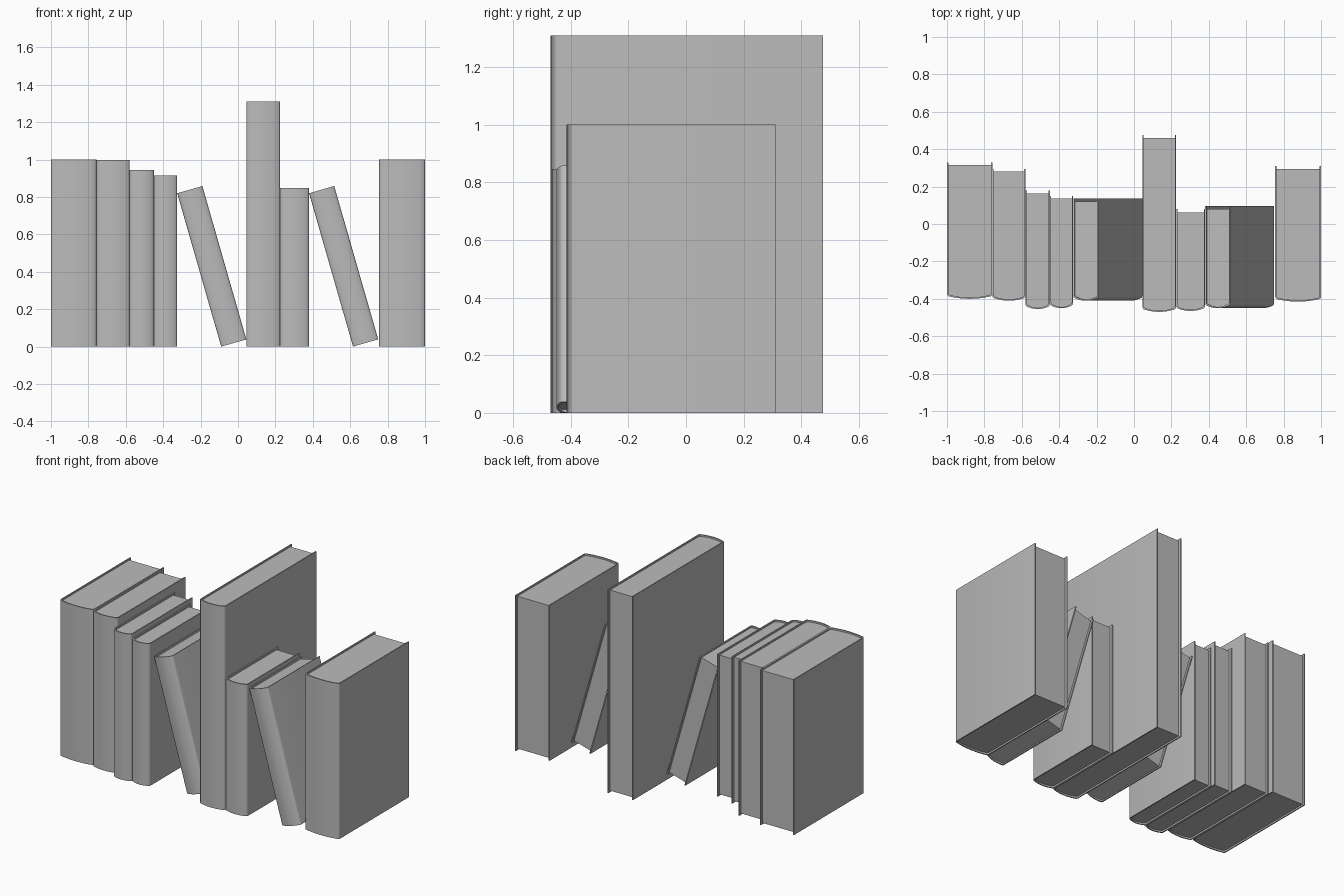
import bpy
import bmesh
from math import radians

cube = bpy.data.objects.get("Cube")
if cube:
    bpy.data.objects.remove(cube, do_unlink=True)

grey = bpy.data.materials.new("plain_grey")
grey.use_nodes = True
grey.diffuse_color = (0.5, 0.5, 0.5, 1)
grey.node_tree.nodes["Principled BSDF"].inputs["Base Color"].default_value = (0.5, 0.5, 0.5, 1)

BOARD = 0.007    # cover thickness
RECESS = 0.01    # pages sit this far inside the cover
BULGE = 0.014    # roundness of the spine
STEPS = 10


def u_profile(width, front, back, inset):
    """Outline from the back left, round the curved spine, to the back right."""
    half = width / 2 - inset
    front += inset
    pts = [(-half, back), (-half, front + BULGE + 0.012), (-half + 0.002, front + BULGE + 0.005)]
    for i in range(STEPS + 1):
        u = -1 + 2 * i / STEPS
        pts.append((u * (half - 0.007), front + BULGE * u * u))
    pts += [(-x, y) for x, y in reversed(pts[:3])]
    return [(x + width / 2, y) for x, y in pts]


def finish(bm, name, x, tilt):
    bmesh.ops.recalc_face_normals(bm, faces=bm.faces)
    mesh = bpy.data.meshes.new(name)
    bm.to_mesh(mesh)
    bm.free()
    mesh.materials.append(grey)
    obj = bpy.data.objects.new(name, mesh)
    bpy.context.collection.objects.link(obj)
    obj.location.x = x
    obj.rotation_euler.y = -radians(tilt)
    bpy.ops.object.select_all(action="DESELECT")
    obj.select_set(True)
    bpy.context.view_layer.objects.active = obj
    bpy.ops.object.shade_smooth_by_angle(angle=radians(50))


def prism(outline, low, high):
    bm = bmesh.new()
    base = bm.faces.new([bm.verts.new((x, y, low)) for x, y in outline])
    top = bmesh.ops.extrude_face_region(bm, geom=[base])["geom"]
    for v in top:
        if isinstance(v, bmesh.types.BMVert):
            v.co.z = high
    return bm


def cover(name, x, width, height, front, back, tilt):
    bm = bmesh.new()
    outer = u_profile(width, front, back, 0)
    inner = u_profile(width, front, back, BOARD)
    rings = [[bm.verts.new((px, py, z)) for px, py in side]
             for side, z in ((outer, 0), (outer, height), (inner, height), (inner, 0))]
    # Walls and rims of the folded board
    for k in range(4):
        a, b = rings[k], rings[(k + 1) % 4]
        for i in range(len(a) - 1):
            bm.faces.new((a[i], a[i + 1], b[i + 1], b[i]))
    # Back edges of the two boards
    for end in (0, -1):
        bm.faces.new([ring[end] for ring in rings])
    finish(bm, name, x, tilt)


def book(name, x, width, height, front, back, page_back, tilt=0):
    cover(name + "_cover", x, width, height, front, back, tilt)
    pages = prism(u_profile(width, front, page_back, BOARD), RECESS, height - RECESS)
    finish(pages, name + "_pages", x, tilt)


# Left x, width, height, spine y, cover back y, pages back y, lean
book("wide_end_book", -1.0, 0.243, 1.0, -0.40, 0.33, 0.315)
book("second_book", -0.757, 0.177, 0.998, -0.41, 0.295, 0.28)
book("third_book", -0.58, 0.13, 0.945, -0.455, 0.18, 0.163)
book("fourth_book", -0.45, 0.125, 0.915, -0.45, 0.15, 0.135)
book("first_leaning_book", -0.09, 0.14, 0.853, -0.41, 0.135, 0.12, 16)
book("tall_book", 0.045, 0.18, 1.31, -0.47, 0.475, 0.46)
book("short_book", 0.225, 0.155, 0.847, -0.465, 0.08, 0.062)
book("second_leaning_book", 0.615, 0.14, 0.853, -0.45, 0.095, 0.08, 16)
book("far_end_book", 0.755, 0.245, 1.0, -0.415, 0.31, 0.295)
